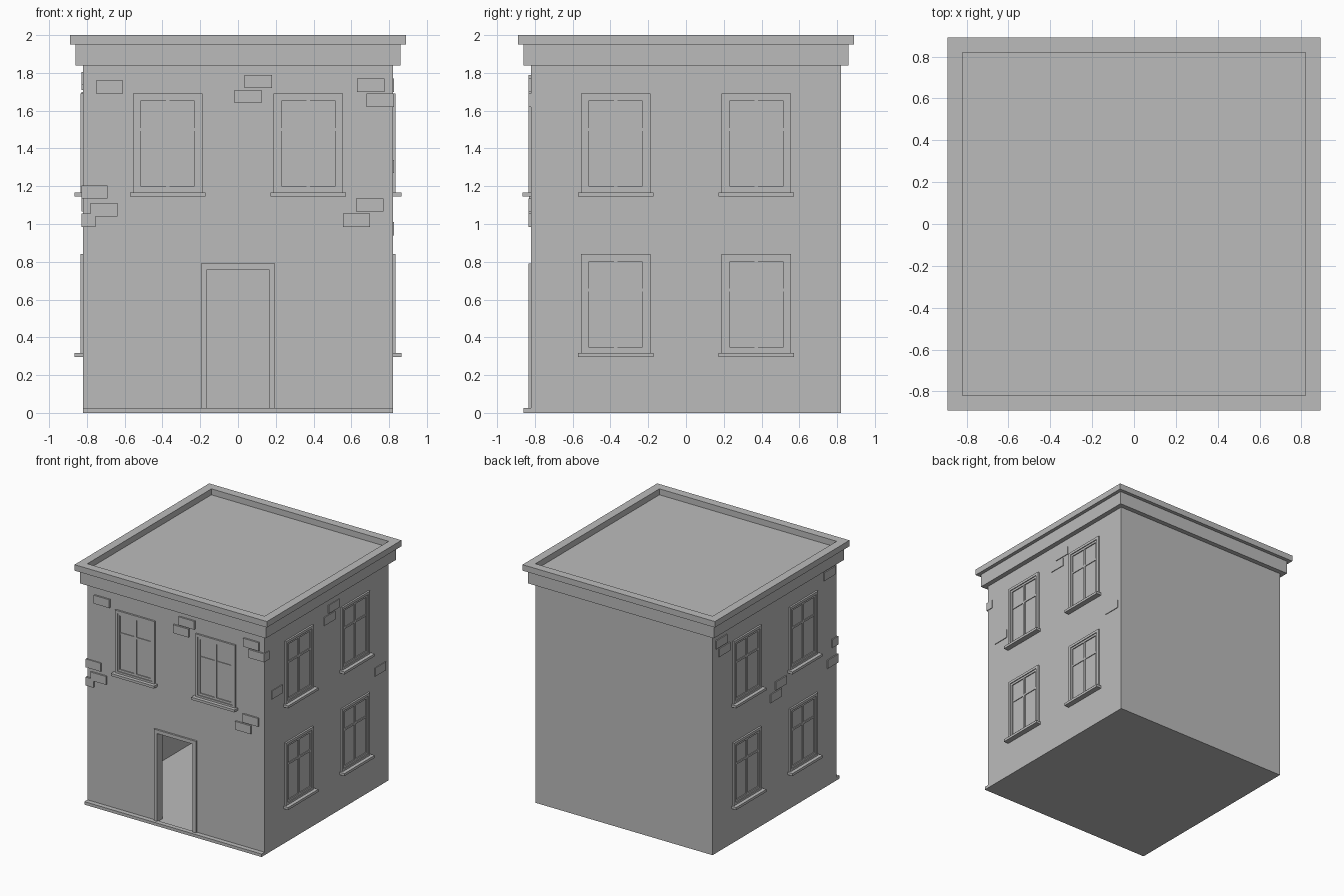
import bpy
import bmesh
from math import radians
from mathutils import Matrix

cube = bpy.data.objects.get("Cube")
if cube:
    bpy.data.objects.remove(cube, do_unlink=True)

GREY = (0.5, 0.5, 0.5, 1)
stone = bpy.data.materials.new("grey_stone")
stone.use_nodes = True
stone.diffuse_color = GREY
stone.node_tree.nodes["Principled BSDF"].inputs["Base Color"].default_value = GREY

WALL = 0.82      # half width of the building
FRONT, RIGHT_SIDE, LEFT_SIDE = 0, 90, -90   # turn of each facade about z


def finish(name, bm, turn=0):
    bmesh.ops.transform(bm, matrix=Matrix.Rotation(radians(turn), 4, "Z"), verts=bm.verts)
    bmesh.ops.recalc_face_normals(bm, faces=bm.faces)
    mesh = bpy.data.meshes.new(name)
    bm.to_mesh(mesh)
    bm.free()
    mesh.materials.append(stone)
    obj = bpy.data.objects.new(name, mesh)
    bpy.context.scene.collection.objects.link(obj)
    return obj


def box(name, x, y, z, turn=0):
    """Box from three (low, high) ranges."""
    bm = bmesh.new()
    bmesh.ops.create_cube(bm, size=1)
    for v in bm.verts:
        v.co = [r[0] if c < 0 else r[1] for c, r in zip(v.co, (x, y, z))]
    return finish(name, bm, turn)


def relief(name, turn, x, z, out, sink=0.01):
    """Box standing proud of a facade."""
    return box(name, x, (-WALL - out, -WALL + sink), z, turn)


def rim(name, turn, x, z, width, out, bottom=True):
    """Flat border standing proud of a facade, open below if bottom is False."""
    (x0, x1), (z0, z1) = x, z
    low = z0 + width if bottom else z0
    outer = [(x0, z0), (x0, z1), (x1, z1), (x1, z0)]
    inner = [(x0 + width, low), (x0 + width, z1 - width),
             (x1 - width, z1 - width), (x1 - width, low)]
    bm = bmesh.new()
    a, b = [[bm.verts.new((u, -WALL - out, v)) for u, v in ring] for ring in (outer, inner)]
    faces = [bm.faces.new((a[i], a[(i + 1) % 4], b[(i + 1) % 4], b[i]))
             for i in range(4 if bottom else 3)]
    grown = bmesh.ops.extrude_face_region(bm, geom=faces)["geom"]
    for v in grown:
        if isinstance(v, bmesh.types.BMVert):
            v.co.y = -WALL + 0.005
    return finish(name, bm, turn)


def carve(obj, cutter):
    mod = obj.modifiers.new("carve", "BOOLEAN")
    mod.operation = "DIFFERENCE"
    mod.solver = "EXACT"
    mod.object = cutter
    graph = bpy.context.evaluated_depsgraph_get()
    obj.data = bpy.data.meshes.new_from_object(obj.evaluated_get(graph))
    obj.modifiers.clear()
    bpy.data.objects.remove(cutter, do_unlink=True)


def span(half):
    return (-half, half)


# Hollow body with a doorway
body = box("walls", span(WALL), span(WALL), (0, 1.9))
carve(body, box("room_cutter", span(0.76), span(0.76), (0.02, 1.8)))
carve(body, box("door_cutter", span(0.165), (-1, -0.7), (0.02, 0.76)))

# Cornice and parapet around the sunken roof
box("cornice", span(0.86), span(0.86), (1.84, 1.95))
parapet = box("parapet", span(0.89), span(0.89), (1.95, 2))
carve(parapet, box("roof_cutter", span(WALL), span(WALL), (1.9, 2.1)))

# Doorway surround and front step
rim("door_frame", FRONT, span(0.195), (0, 0.79), 0.03, 0.015, bottom=False)
relief("front_step", FRONT, span(WALL), (0, 0.025), 0.04, 0)


def window(turn, mid, z0):
    x = (mid - 0.183, mid + 0.183)
    z1 = z0 + 0.53
    rim("window_frame", turn, x, (z0, z1), 0.022, 0.015)
    rim("window_sash", turn, (x[0] + 0.02, x[1] - 0.02), (z0 + 0.02, z1 - 0.02), 0.02, 0.008)
    relief("window_mullion", turn, (mid - 0.01, mid + 0.01), (z0 + 0.03, z1 - 0.03), 0.007)
    bar = z0 + 0.34
    relief("window_bar", turn, (x[0] + 0.03, x[1] - 0.03), (bar - 0.008, bar + 0.008), 0.006)
    relief("window_sill", turn, (mid - 0.2, mid + 0.2), (z0 - 0.015, z0 + 0.006), 0.045)


# One upper row in front, two rows on each side
for turn, rows in ((FRONT, [1.16]), (RIGHT_SIDE, [0.31, 1.16]), (LEFT_SIDE, [0.31, 1.16])):
    for z0 in rows:
        for mid in (-0.372, 0.372):
            window(turn, mid, z0)

# Scattered proud bricks: centre along the facade and bottom height
BRICKS = {
    FRONT: (0.014, [(-0.68, 1.69), (0.107, 1.72), (0.053, 1.64), (0.703, 1.7),
                    (0.628, 0.985), (0.697, 1.065), (-0.71, 1.04)]),
    RIGHT_SIDE: (0.006, [(0.093, 1.7), (0.035, 1.62), (-0.658, 1.27), (0.708, 0.94)]),
    LEFT_SIDE: (0.009, [(-0.71, 1.71), (-0.67, 1.63), (0.08, 1.065),
                        (0.01, 0.985), (0.72, 1.735)]),
}
for turn, (out, places) in BRICKS.items():
    for mid, z0 in places:
        relief("brick", turn, (mid - 0.072, mid + 0.072), (z0, z0 + 0.07), out)

# Bricks that wrap the front corners
box("corner_brick", (0.68, 0.826), (-0.834, -0.765), (1.62, 1.69))
box("corner_brick", (-0.829, -0.755), (-0.834, -0.69), (0.985, 1.055))
box("corner_brick", (-0.829, -0.69), (-0.83, -0.755), (1.135, 1.205))
